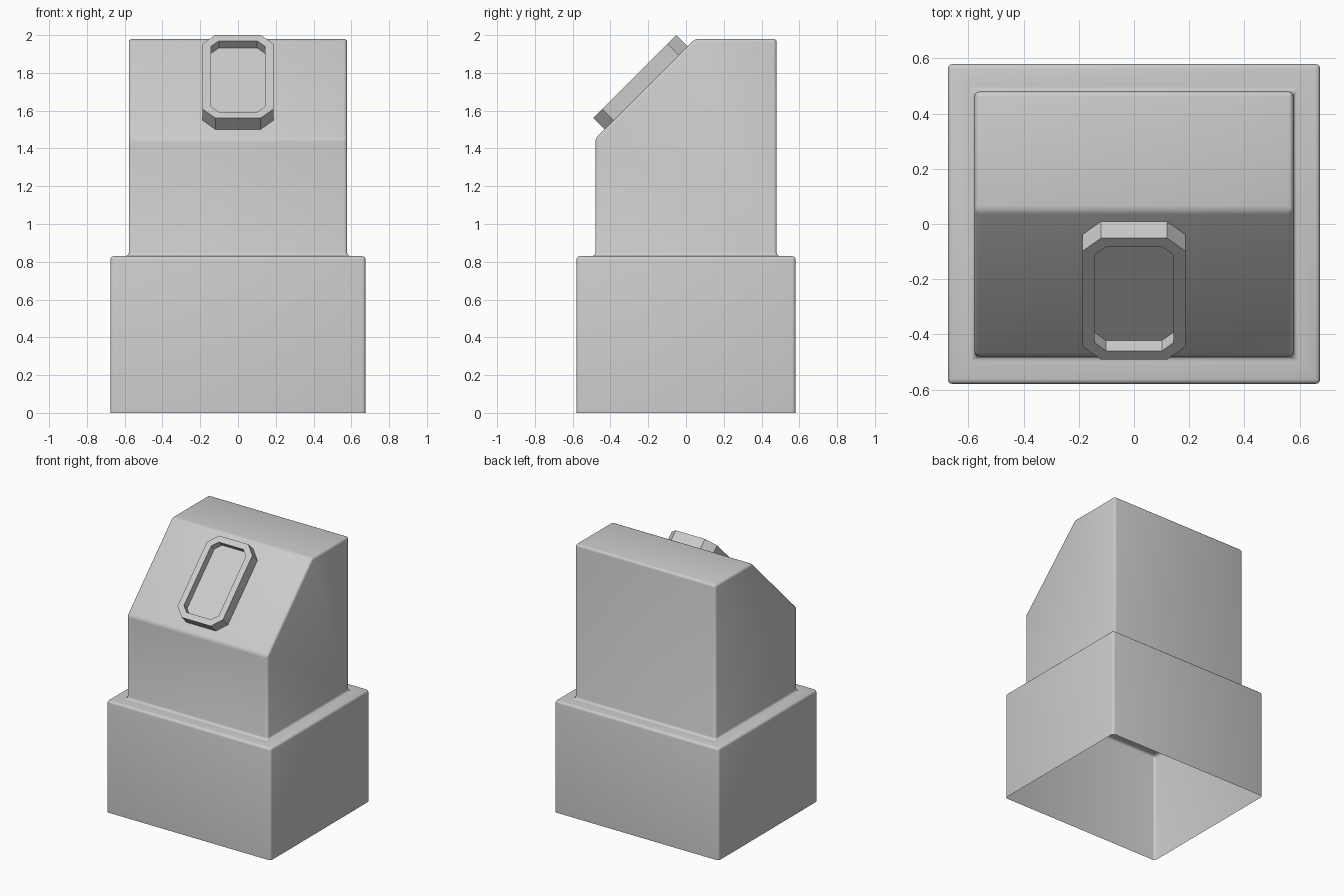
import bpy, bmesh, math

if "Cube" in bpy.data.objects:
    bpy.data.objects.remove(bpy.data.objects["Cube"])


def rect(hx, hy, z):
    return [(-hx, -hy, z), (hx, -hy, z), (hx, hy, z), (-hx, hy, z)]


def octagon(hx, hy, c, z):
    return [(-hx + c, -hy, z), (hx - c, -hy, z), (hx, -hy + c, z), (hx, hy - c, z),
            (hx - c, hy, z), (-hx + c, hy, z), (-hx, hy - c, z), (-hx, -hy + c, z)]


def add_loops(bm, loops):
    rings = [[bm.verts.new(p) for p in loop] for loop in loops]
    for a, b in zip(rings, rings[1:]):
        n = len(a)
        for i in range(n):
            j = (i + 1) % n
            bm.faces.new((a[i], a[j], b[j], b[i]))
    return rings


def finish(bm, name):
    bm.normal_update()
    mesh = bpy.data.meshes.new(name)
    bm.to_mesh(mesh)
    bm.free()
    obj = bpy.data.objects.new(name, mesh)
    bpy.context.collection.objects.link(obj)
    bpy.ops.object.select_all(action='DESELECT')
    obj.select_set(True)
    bpy.context.view_layer.objects.active = obj
    bpy.ops.object.shade_smooth_by_angle(angle=math.radians(35))
    return obj


# Stepped housing: open-bottomed shell with a sloped upper front
HX, HY, STEP, FOLD, TOP = 0.578, 0.48, 0.83, 1.452, 1.98
bm = bmesh.new()
rings = add_loops(bm, [rect(0.675, 0.58, 0), rect(0.675, 0.58, STEP), rect(HX, HY, STEP)])
fl, fr, br, bl = rings[-1]
fold_l, fold_r, ridge_l, ridge_r, back_l, back_r = [
    bm.verts.new((x, y, z))
    for y, z in ((-HY, FOLD), (0.048, TOP), (HY, TOP)) for x in (-HX, HX)]
for f in ((fl, fr, fold_r, fold_l), (fold_l, fold_r, ridge_r, ridge_l),
          (ridge_l, ridge_r, back_r, back_l), (br, bl, back_l, back_r),
          (fr, br, back_r, ridge_r, fold_r), (bl, fl, fold_l, ridge_l, back_l)):
    bm.faces.new(f)
bm.normal_update()
creases = [e for e in bm.edges if len(e.link_faces) == 2 and e.calc_face_angle() > 0.2]
bmesh.ops.bevel(bm, geom=creases, offset=0.018, offset_type='OFFSET', segments=3,
                profile=0.5, affect='EDGES', clamp_overlap=True)
finish(bm, "housing")

# Raised octagonal frame with recessed panel, lying on the slope
bm = bmesh.new()
H = 0.085
rings = add_loops(bm, [octagon(0.187, 0.311, 0.067, 0),
                       octagon(0.187, 0.311, 0.067, H),
                       octagon(0.143, 0.267, 0.042, H),
                       octagon(0.143, 0.267, 0.042, H - 0.053)])
bm.faces.new(rings[-1])
frame = finish(bm, "slope_frame")
frame.location = (0, -0.211, 1.721)
frame.rotation_euler = (math.radians(45), 0, 0)
